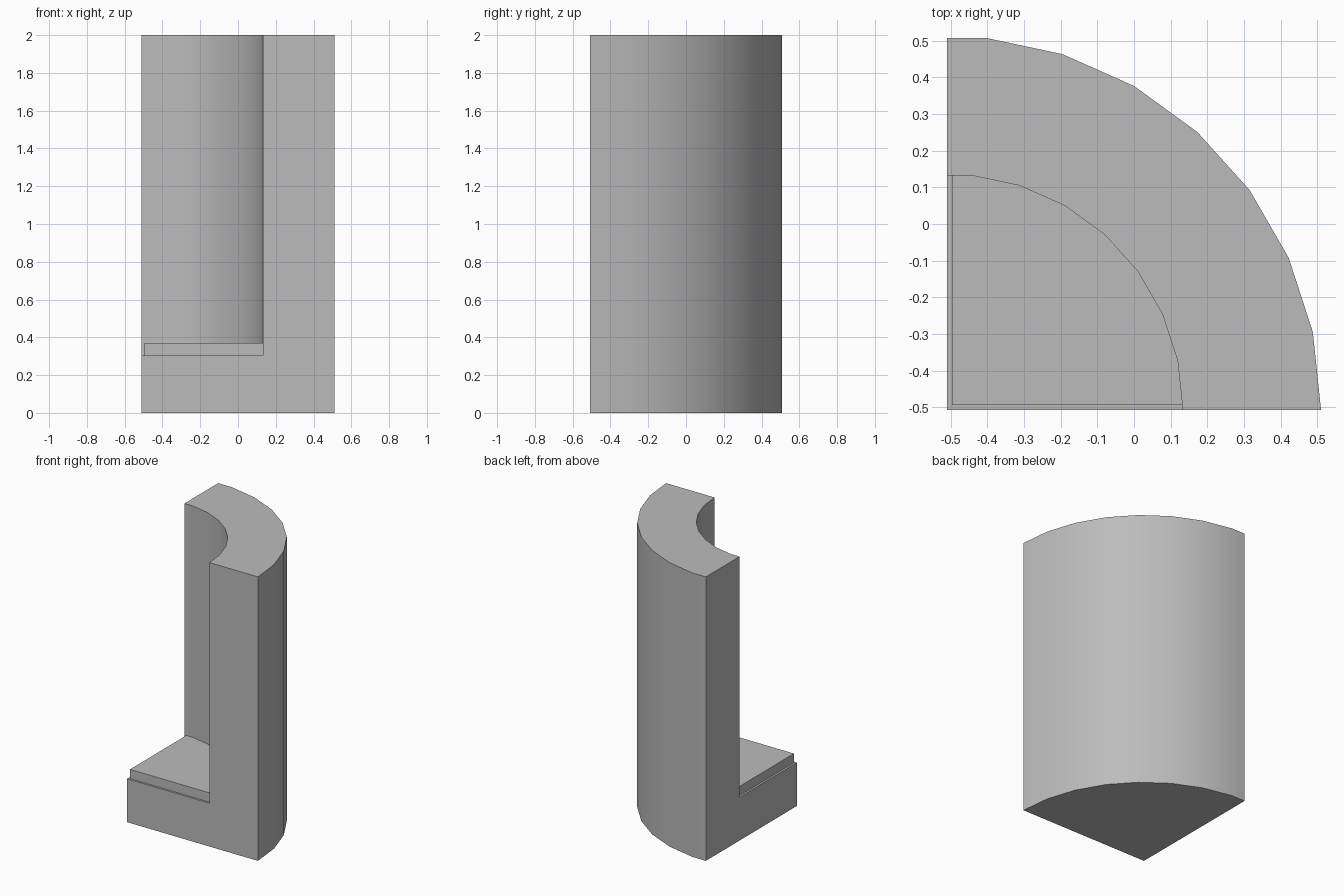
import bpy, bmesh
from math import cos, sin, radians

if "Cube" in bpy.data.objects:
    bpy.data.objects.remove(bpy.data.objects["Cube"], do_unlink=True)

CX, CY = -0.51, -0.507      # axis of the quarter cylinder
OUTER, INNER = 1.02, 0.643
FLOOR, PLATE_TOP, HEIGHT = 0.305, 0.37, 2.0
STEP = 12

grey = bpy.data.materials.new("grey")
grey.use_nodes = True
colour = (0.5, 0.5, 0.5, 1)
grey.diffuse_color = colour
grey.node_tree.nodes["Principled BSDF"].inputs["Base Color"].default_value = colour


def arc(radius):
    """Quarter arc whose last facet is cut off at the side plane."""
    pts = [(radius * cos(radians(a)), radius * sin(radians(a)))
           for a in range(0, 90, STEP)]
    return pts + [(0, pts[-1][1])]


def finish(bm, name):
    bmesh.ops.recalc_face_normals(bm, faces=bm.faces)
    mesh = bpy.data.meshes.new(name)
    bm.to_mesh(mesh)
    bm.free()
    mesh.materials.append(grey)
    obj = bpy.data.objects.new(name, mesh)
    obj.location = (CX, CY, 0)
    bpy.context.collection.objects.link(obj)
    bpy.ops.object.select_all(action='DESELECT')
    obj.select_set(True)
    bpy.context.view_layer.objects.active = obj
    bpy.ops.object.shade_smooth_by_angle(angle=radians(30))
    return obj


def ring(bm, pts, z):
    return [bm.verts.new((x, y, z)) for x, y in pts]


def wall(bm, low, high):
    for i in range(len(low) - 1):
        bm.faces.new((low[i], low[i + 1], high[i + 1], high[i]))


# Shell: solid base with a curved wall rising from it
bm = bmesh.new()
out_low, out_high = ring(bm, arc(OUTER), 0), ring(bm, arc(OUTER), HEIGHT)
in_low, in_high = ring(bm, arc(INNER), FLOOR), ring(bm, arc(INNER), HEIGHT)
axis_low, axis_high = ring(bm, [(0, 0)], 0) + ring(bm, [(0, 0)], FLOOR)
wall(bm, out_low, out_high)
wall(bm, in_low, in_high)
wall(bm, out_high, in_high)
bm.faces.new(out_low + [axis_low])
bm.faces.new(in_low + [axis_high])
for end in (0, -1):         # the two L-shaped cut faces
    bm.faces.new((axis_low, out_low[end], out_high[end],
                  in_high[end], in_low[end], axis_high))
finish(bm, "quarter_shell")

# Floor plate: fits the inner wall, set back from both cut faces
GAP = 0.014
pts = arc(INNER)
pts[0] = (INNER - 0.001, GAP)
pts[-1] = (GAP, pts[-1][1])
pts.append((GAP, GAP))
bm = bmesh.new()
low, high = ring(bm, pts, FLOOR), ring(bm, pts, PLATE_TOP)
wall(bm, low + low[:1], high + high[:1])
bm.faces.new(low)
bm.faces.new(high)
finish(bm, "floor_plate")
